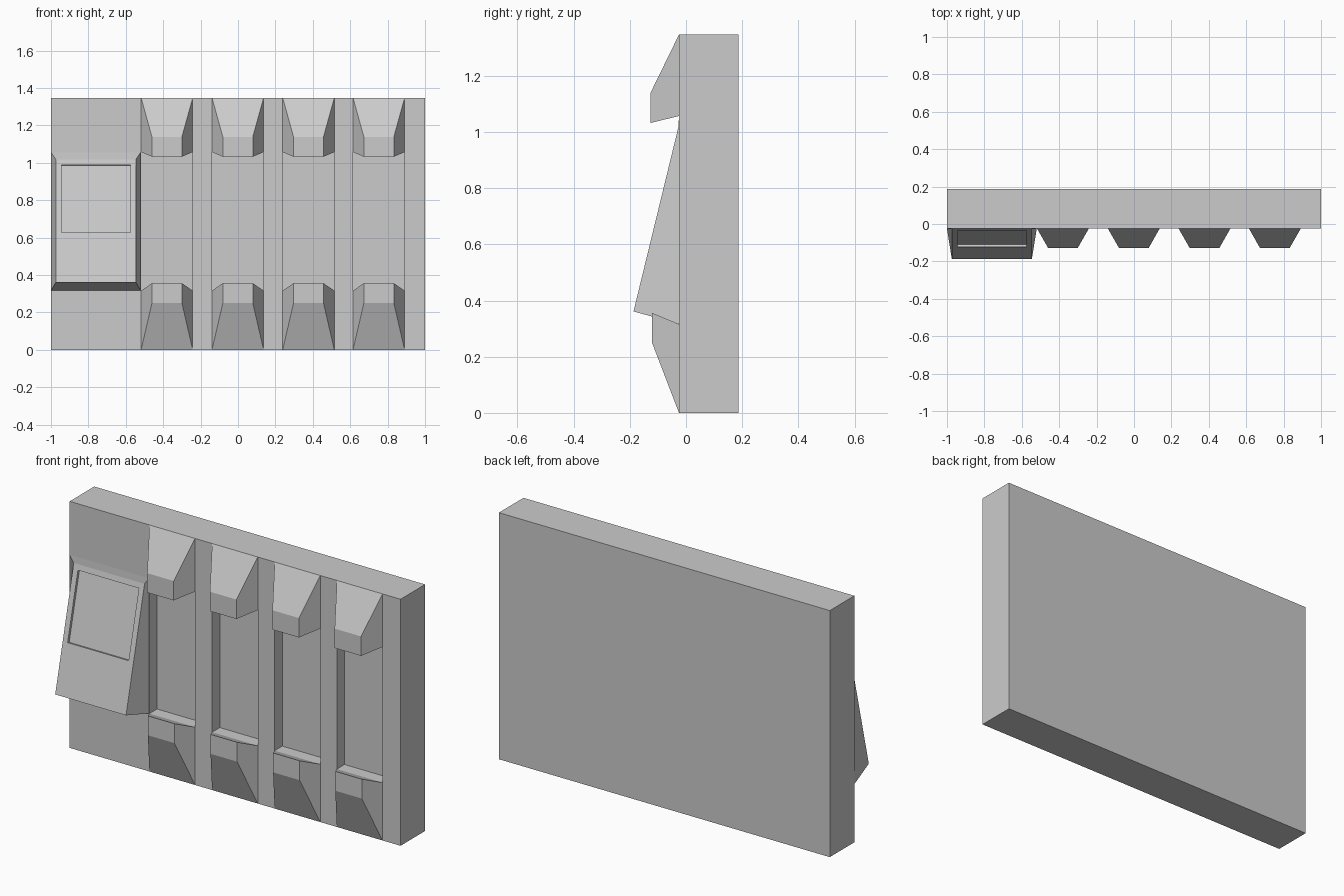
import bpy, bmesh
from mathutils import Vector

if "Cube" in bpy.data.objects:
    bpy.data.objects.remove(bpy.data.objects["Cube"])

FRONT, BACK, TOP = -0.025, 0.187, 1.347
CENTRES = [-0.38, -0.001, 0.377, 0.753]


def add_box(bm, x0, x1, y0, y1, z0, z1):
    vs = bmesh.ops.create_cube(bm, size=1)["verts"]
    for v in vs:
        v.co = Vector((x1 if v.co.x > 0 else x0,
                       y1 if v.co.y > 0 else y0,
                       z1 if v.co.z > 0 else z0))


def finish(name, bm):
    mesh = bpy.data.meshes.new(name)
    bm.to_mesh(mesh)
    bm.free()
    ob = bpy.data.objects.new(name, mesh)
    bpy.context.collection.objects.link(ob)
    return ob


def wedge(cx, back_half, front_half, profile):
    """Open-backed tapered block; profile runs back-bottom, front-bottom, front-top, back-top."""
    bm = bmesh.new()
    halves = [back_half, front_half, front_half, back_half]
    left = [bm.verts.new((cx - h, y, z)) for h, (y, z) in zip(halves, profile)]
    right = [bm.verts.new((cx + h, y, z)) for h, (y, z) in zip(halves, profile)]
    strips = [bm.faces.new((left[i], right[i], right[i + 1], left[i + 1])) for i in range(3)]
    bm.faces.new(left)
    bm.faces.new(right[::-1])
    bm.normal_update()
    return bm, strips[1]


# Slab with recessed channels and a pocket behind the tilted panel
bm = bmesh.new()
add_box(bm, -1, 1, FRONT, BACK, 0, TOP)
slab = finish("slab", bm)
bm = bmesh.new()
for cx in CENTRES:
    add_box(bm, cx - 0.138, cx + 0.138, -0.3, FRONT + 0.066, 0.316, 1.057)
add_box(bm, -0.97, -0.555, -0.3, FRONT + 0.04, 0.34, 1.01)
cutter = finish("channel_cutter", bm)
cutter.hide_render = True
cutter.display_type = 'WIRE'
cut = slab.modifiers.new("channels", 'BOOLEAN')
cut.operation = 'DIFFERENCE'
cut.solver = 'EXACT'
cut.object = cutter

# Upper and lower clamp blocks at the ends of each channel
upper = [(FRONT, 1.057), (-0.127, 1.032), (-0.127, 1.138), (FRONT, TOP)]
lower = [(FRONT, 0), (-0.121, 0.25), (-0.121, 0.356), (FRONT, 0.316)]
for n, cx in enumerate(CENTRES, 1):
    finish(f"upper_block_{n}", wedge(cx, 0.138, 0.08, upper)[0])
    finish(f"lower_block_{n}", wedge(cx, 0.138, 0.08, lower)[0])

# Tilted panel with a shallow recessed screen
bm, face = wedge(-0.76, 0.24, 0.214,
                 [(FRONT, 0.317), (-0.187, 0.361), (FRONT - 0.002, 1.018), (FRONT, 1.056)])
bmesh.ops.inset_individual(bm, faces=[face], thickness=0.042)
slope = (Vector((0, FRONT - 0.002, 1.018)) - Vector((0, -0.187, 0.361)))
for v in face.verts:
    if v.co.z < 0.6:
        v.co += slope * ((0.627 - v.co.z) / slope.z)
bm.normal_update()
bmesh.ops.inset_individual(bm, faces=[face], thickness=0.0003, depth=-0.014)
finish("tilted_panel", bm)
